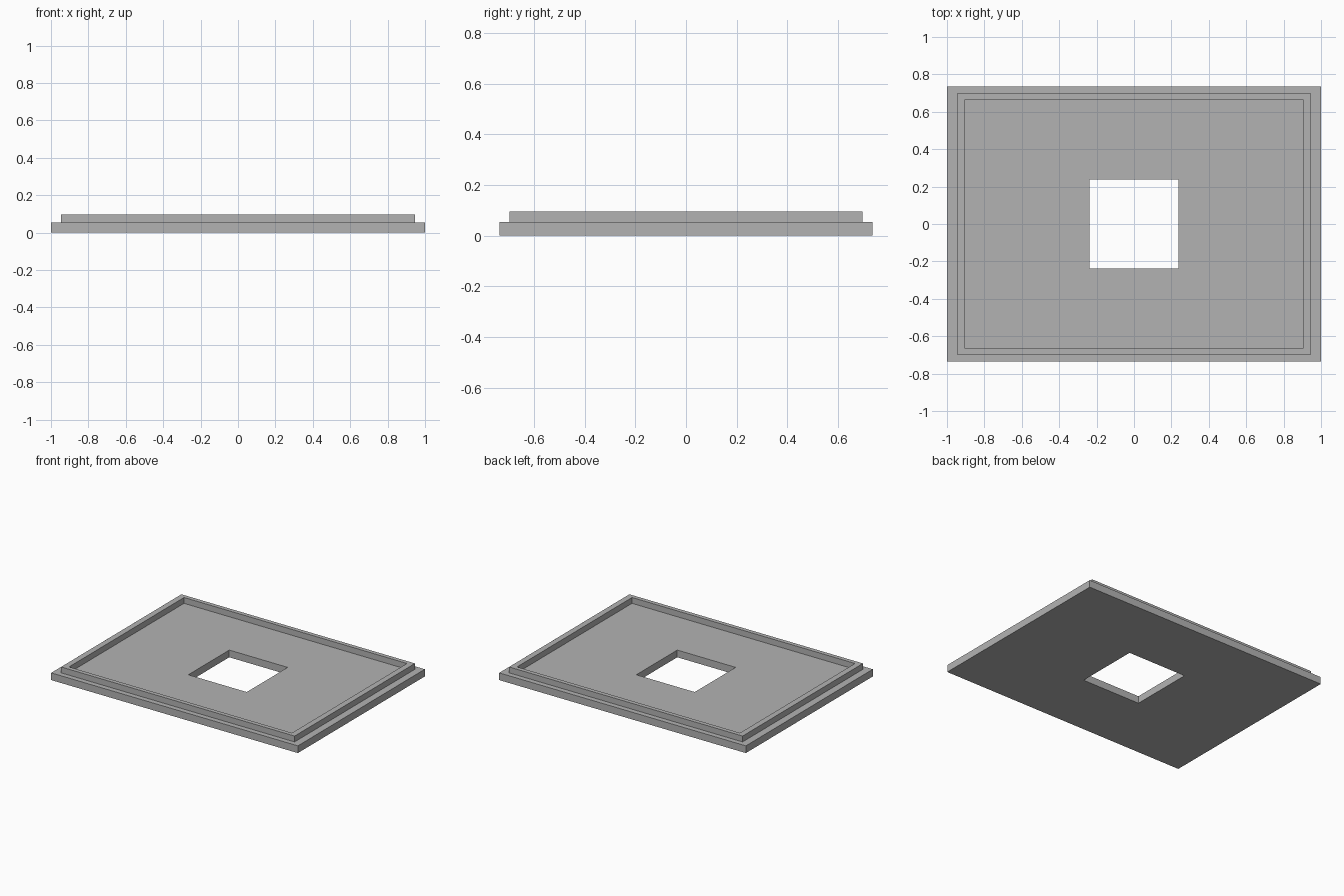
import bpy
import bmesh

default = bpy.data.objects.get("Cube")
if default:
    bpy.data.objects.remove(default, do_unlink=True)

# Single flat grey material
GREY = (0.45, 0.45, 0.45, 1.0)
grey = bpy.data.materials.new("plain grey")
grey.use_nodes = True
grey.diffuse_color = GREY
grey.node_tree.nodes["Principled BSDF"].inputs["Base Color"].default_value = GREY

# Half sizes of each rectangle, and the heights
OUTER = (1.0, 0.735)
RIM_OUT = (0.947, 0.697)
RIM_IN = (0.904, 0.666)
HOLE = (0.237, 0.237)
PLATE_TOP, RIM_TOP = 0.053, 0.096


def rectangular_sweep(name, profile):
    """Join a closed series of (half size, height) rectangles into a solid."""
    bm = bmesh.new()
    loops = []
    for (hx, hy), z in profile:
        corners = ((-hx, -hy), (hx, -hy), (hx, hy), (-hx, hy))
        loops.append([bm.verts.new((x, y, z)) for x, y in corners])
    for i, upper in enumerate(loops):
        lower = loops[i - 1]
        for j in range(4):
            k = (j + 1) % 4
            bm.faces.new((lower[j], lower[k], upper[k], upper[j]))
    bmesh.ops.recalc_face_normals(bm, faces=bm.faces)
    mesh = bpy.data.meshes.new(name)
    bm.to_mesh(mesh)
    bm.free()
    mesh.materials.append(grey)
    obj = bpy.data.objects.new(name, mesh)
    bpy.context.collection.objects.link(obj)
    return obj


# Cover plate with a square opening and a raised rim, as one solid
rectangular_sweep("rimmed_cover_plate", [
    (HOLE, 0), (OUTER, 0),                       # underside
    (OUTER, PLATE_TOP), (RIM_OUT, PLATE_TOP),    # outer wall and ledge
    (RIM_OUT, RIM_TOP), (RIM_IN, RIM_TOP),       # raised rim
    (RIM_IN, PLATE_TOP), (HOLE, PLATE_TOP),      # inner floor to the opening
])
